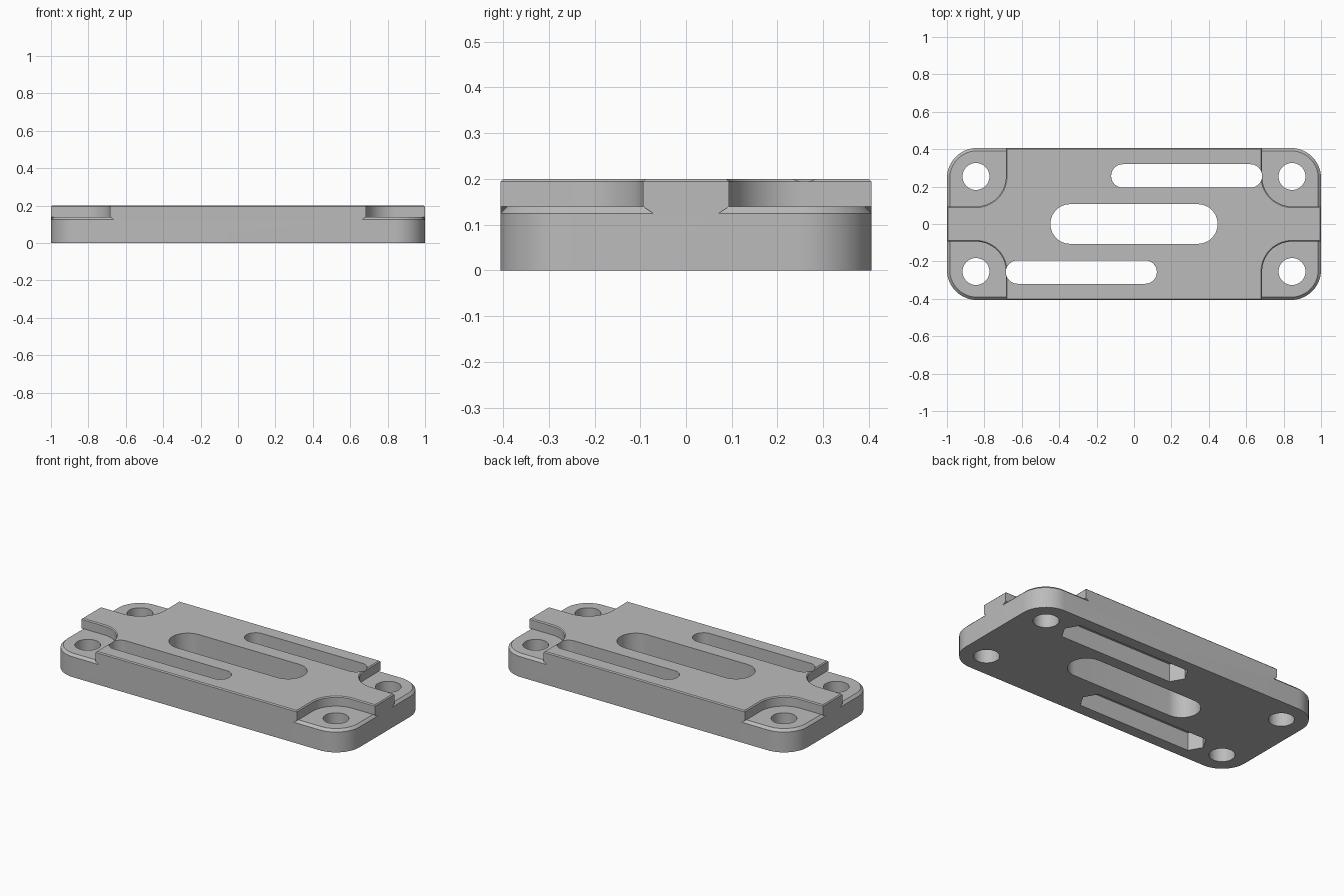
import bpy, bmesh
from math import pi, cos, sin, radians

cube = bpy.data.objects.get("Cube")
if cube:
    bpy.data.objects.remove(cube, do_unlink=True)

HALF_X, HALF_Y, TOP = 1.0, 0.406, 0.2
CORNER_R = 0.16
HOLE_X, HOLE_Y, HOLE_R = 0.845, 0.254, 0.072
SLOT_Y, SLOT_R = 0.257, 0.0625

grey = bpy.data.materials.new("plain grey")
grey.use_nodes = True
colour = (0.5, 0.5, 0.5, 1)
grey.diffuse_color = colour
grey.node_tree.nodes["Principled BSDF"].inputs["Base Color"].default_value = colour


def arc(cx, cy, r, start, end, steps=14):
    """Points along an arc, angles in degrees."""
    angles = [radians(start + (end - start) * i / steps) for i in range(steps + 1)]
    return [(cx + r * cos(a), cy + r * sin(a)) for a in angles]


def four_corners(quarter):
    """Repeat the +x +y quarter of an outline in all four corners."""
    points = []
    for sx, sy in ((1, 1), (-1, 1), (-1, -1), (1, -1)):
        part = [(x * sx, y * sy) for x, y in quarter]
        points += part if sx == sy else part[::-1]
    return points


def plate_outline(inset):
    return four_corners(arc(HALF_X - CORNER_R, HALF_Y - CORNER_R, CORNER_R - inset, 0, 90))


def deck_outline(grow, inset):
    """Cross shape left between the corner pockets."""
    wall = arc(HOLE_X, HOLE_Y, 0.16 + grow, 270, 180)
    return four_corners([(HALF_X - inset, wall[0][1])] + wall + [(wall[-1][0], HALF_Y - inset)])


def stadium(x0, x1, y, r):
    """Long round-ended slot reaching from x0 to x1."""
    return arc(x1 - r, y, r, -90, 90, 24) + arc(x0 + r, y, r, 90, 270, 24)


def loft(name, layers):
    """Solid through a list of (z, outline) layers."""
    bm = bmesh.new()
    rings = [[bm.verts.new((x, y, z)) for x, y in outline] for z, outline in layers]
    for low, high in zip(rings, rings[1:]):
        for i in range(len(low)):
            j = (i + 1) % len(low)
            bm.faces.new((low[i], low[j], high[j], high[i]))
    bm.faces.new(rings[0][::-1])
    bm.faces.new(rings[-1])
    bmesh.ops.recalc_face_normals(bm, faces=bm.faces)
    mesh = bpy.data.meshes.new(name)
    bm.to_mesh(mesh)
    bm.free()
    mesh.materials.append(grey)
    obj = bpy.data.objects.new(name, mesh)
    bpy.context.collection.objects.link(obj)
    return obj


def combine(target, other, operation):
    """Apply a boolean and remove the helper."""
    mod = target.modifiers.new(operation, 'BOOLEAN')
    mod.operation, mod.solver, mod.object = operation, 'EXACT', other
    bpy.context.view_layer.objects.active = target
    bpy.ops.object.modifier_apply(modifier=mod.name)
    bpy.data.objects.remove(other, do_unlink=True)


def cut(target, outline, low=-0.1, high=0.3):
    cutter = loft("cutter", [(low, outline), (high, outline)])
    cutter.hide_render = True
    combine(target, cutter, 'DIFFERENCE')


# Base plate with bevelled pocket floors, and the raised deck on it
plate = loft("mounting_plate", [(0, plate_outline(0)), (0.125, plate_outline(0)),
                                (0.14, plate_outline(0.015))])
deck = loft("raised_deck", [(0.125, deck_outline(0.022, 0)), (0.14, deck_outline(0, 0)),
                            (TOP - 0.006, deck_outline(0, 0)),
                            (TOP, deck_outline(0.006, 0.006))])
combine(plate, deck, 'UNION')

# Screw holes in the corners
for sx in (-1, 1):
    for sy in (-1, 1):
        cut(plate, arc(sx * HOLE_X, sy * HOLE_Y, HOLE_R, 0, 352.5, 47))

# Wide slot in the middle
cut(plate, stadium(-0.447, 0.447, 0, 0.106))

# Two offset slots, each with a nut channel with hexagonal ends underneath
for s in (-1, 1):
    x0, x1 = sorted((s * -0.122, s * 0.685))
    cut(plate, stadium(x0, x1, s * SLOT_Y, SLOT_R))
    a, b, y = x0 + SLOT_R, x1 - SLOT_R, s * SLOT_Y
    channel = arc(b, y, 0.09, -60, 60, 2) + arc(a, y, 0.09, 120, 240, 2)
    cut(plate, channel, -0.1, 0.11)

# Smooth the round walls and keep the edges crisp
bpy.ops.object.select_all(action='DESELECT')
plate.select_set(True)
bpy.context.view_layer.objects.active = plate
bpy.ops.object.shade_smooth_by_angle(angle=radians(25))
